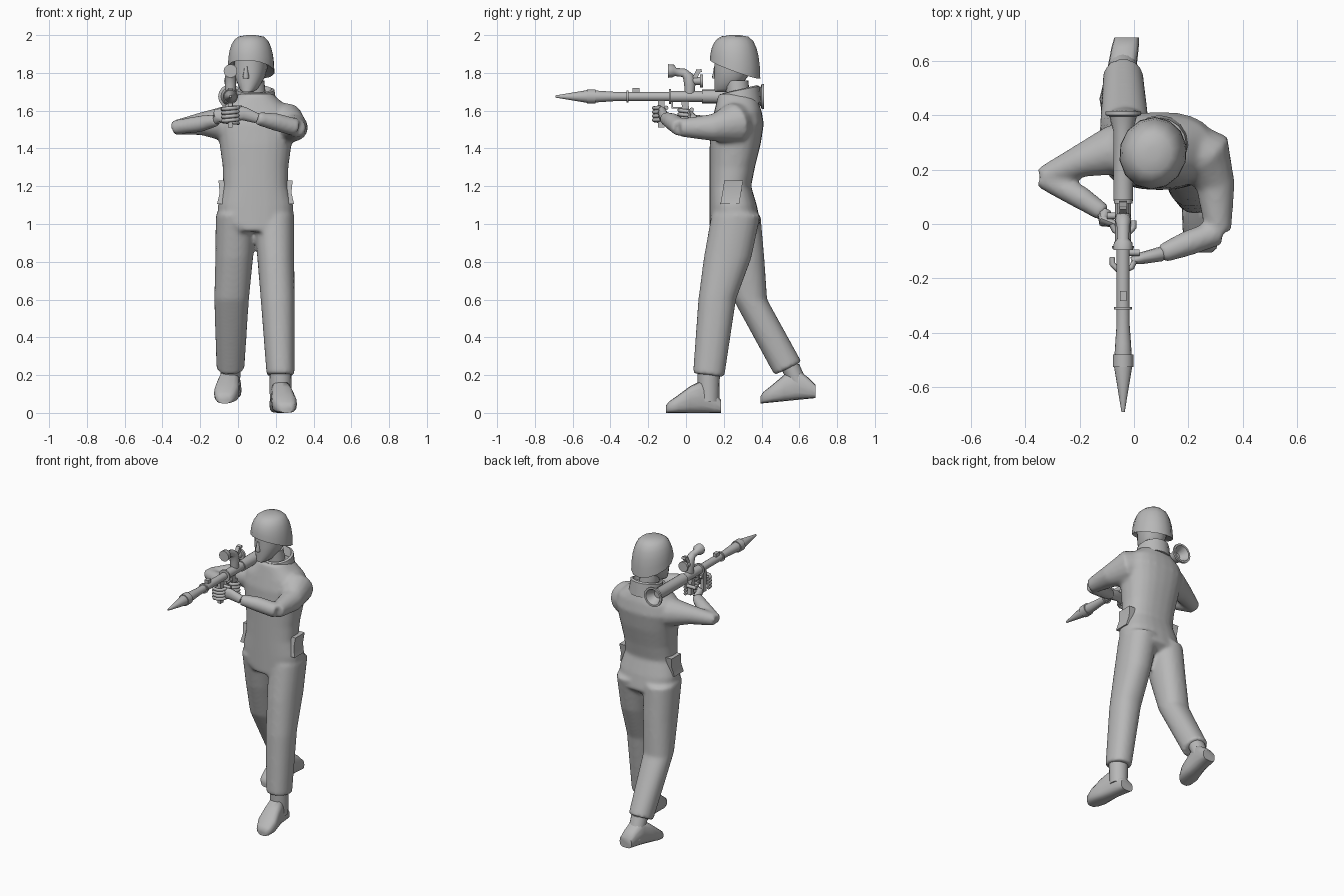
import bpy, bmesh
from math import sin, cos, pi, radians
from mathutils import Vector, Matrix

X, Y, Z = Vector((1, 0, 0)), Vector((0, 1, 0)), Vector((0, 0, 1))
if "Cube" in bpy.data.objects:
    bpy.data.objects.remove(bpy.data.objects["Cube"])

grey = bpy.data.materials.new("plain grey")
grey.use_nodes = True
grey.diffuse_color = (0.48, 0.48, 0.48, 1)
grey.node_tree.nodes["Principled BSDF"].inputs["Base Color"].default_value = grey.diffuse_color


def sweep(bm, stations, axis=None, ref=Z, sides=16, power=2, turn=0):
    """Skin closed rings; each station is x, y, z, half width, half height, tilt."""
    if axis == Z:
        ref = Y
    points = [Vector(station[:3]) for station in stations]
    rings = []
    for i, station in enumerate(stations):
        width = station[3]
        height = station[4] if len(station) > 4 else width
        tilt = station[5] if len(station) > 5 else 0
        before, after = points[max(i - 1, 0)], points[min(i + 1, len(points) - 1)]
        along = axis or (after - before).normalized()
        across = ref.cross(along).normalized()
        up = along.cross(across)
        ring = []
        for k in range(sides):
            angle = 2 * pi * k / sides + turn
            c, s = cos(angle), sin(angle)
            c *= abs(c) ** (2 / power - 1) if abs(c) > 1e-6 else 0
            s *= abs(s) ** (2 / power - 1) if abs(s) > 1e-6 else 0
            offset = across * width * c + up * height * s + along * tilt * s
            ring.append(bm.verts.new(points[i] + offset))
        rings.append(ring)
    for lower, upper in zip(rings, rings[1:]):
        for k in range(sides):
            following = (k + 1) % sides
            bm.faces.new((lower[k], lower[following], upper[following], upper[k]))
    bm.faces.new(rings[0][::-1])
    bm.faces.new(rings[-1])


def box(bm, centre, size, pitch=0):
    place = Matrix.Translation(centre) @ Matrix.Rotation(radians(pitch), 4, "X")
    bmesh.ops.create_cube(bm, size=1, matrix=place @ Matrix.Diagonal((*size, 1)))


def finish(name, bm, angle=40):
    bmesh.ops.recalc_face_normals(bm, faces=bm.faces)
    mesh = bpy.data.meshes.new(name)
    bm.to_mesh(mesh)
    bm.free()
    mesh.materials.append(grey)
    part = bpy.data.objects.new(name, mesh)
    bpy.context.collection.objects.link(part)
    bpy.ops.object.select_all(action="DESELECT")
    bpy.context.view_layer.objects.active = part
    part.select_set(True)
    bpy.ops.object.shade_smooth_by_angle(angle=radians(angle))
    return part


# Coverall: torso, legs and sleeves fused into one smooth skin
middle, belly = .093, .125
bm = bmesh.new()
torso = []
for z, width, depth in ((.96, .12, .11), (1, .2, .135), (1.1, .2, .125), (1.2, .172, .11),
                        (1.3, .174, .12), (1.42, .19, .135), (1.53, .21, .14),
                        (1.6, .195, .125), (1.65, .135, .11), (1.69, .09, .09)):
    lean = max(z - 1.5, 0) * .25
    torso.append((middle, belly + depth + lean, z, width, depth))
sweep(bm, torso, Z, sides=24, power=2.4)

left_leg = [(.19, .265, 1.05, .108, .13), (.2, .22, .82, .098, .126),
            (.21, .165, .6, .09, .1), (.225, .12, .2, .074, .083, -.01)]
right_leg = [(-.01, .265, 1.05, .108, .13), (-.02, .3, .82, .1, .115),
             (-.034, .34, .6, .092, .09), (-.04, .54, .235, .074, .072, .035)]
for leg in (left_leg, right_leg):
    sweep(bm, leg, Z, sides=24, power=2.2)

right_elbow, left_elbow = (-.34, .17, 1.51, .038), (.31, -.03, 1.51, .048)
right_wrist, left_wrist = (-.11, .04, 1.55, .033), (.1, -.11, 1.56, .035)
for arm in ([(.03, .29, 1.54, .1), (-.08, .27, 1.53, .092), (-.2, .23, 1.53, .06), right_elbow],
            [right_elbow, (-.2, .1, 1.53, .044), right_wrist],
            [(.17, .29, 1.55, .1), (.26, .25, 1.53, .11), (.3, .14, 1.51, .072), left_elbow],
            [left_elbow, (.2, -.07, 1.54, .047), left_wrist]):
    sweep(bm, arm)
suit = finish("coverall", bm, 180)
fuse = suit.modifiers.new("fuse", "REMESH")
fuse.mode, fuse.voxel_size, fuse.use_smooth_shade = "VOXEL", .011, True
relax = suit.modifiers.new("relax", "SMOOTH")
relax.factor, relax.iterations = .5, 8

# Collar, raised at the back
bm = bmesh.new()
sweep(bm, [(middle, .29, z, width, width, tilt) for z, width, tilt in
           ((1.64, .11, 0), (1.71, .1, .02), (1.715, .085, .02), (1.68, .07, 0))], Z)
finish("collar", bm)

# Head and neck, turned a little towards the sight
head_x, head_y = .07, .26
glance = Matrix.Rotation(radians(-15), 3, "Z")
bm = bmesh.new()
sweep(bm, [(.085, .285, 1.64, .062), (.075, .27, 1.76, .062)], Z)
face = [(1.7, .028, .035), (1.715, .046, .056), (1.75, .064, .076), (1.785, .078, .09),
        (1.81, .082, .095), (1.835, .086, .107), (1.9, .09, .11)]
sweep(bm, [(head_x, .15 + depth, z, width, depth) for z, width, depth in face], Z, sides=20, power=2.3)
nose = [(1.77, .016), (1.78, .018), (1.81, .011), (1.835, .008)]
sweep(bm, [(head_x, .152, z, size) for z, size in nose], Z, sides=8)
bmesh.ops.rotate(bm, cent=(head_x, head_y, 0), matrix=glance, verts=bm.verts)
finish("head", bm, 60)

# Helmet: a rounded dome, lower at the nape
bm = bmesh.new()
dome = [(head_x, head_y, 1.84, .086, .1, -.045)]
levels = 7
for i in range(levels):
    t = i / (levels - 1)
    swell = cos(t * radians(88)) ** .5
    dome.append((head_x, head_y, 1.818 + .182 * sin(t * radians(88)),
                 .124 * swell, .134 * swell, -.05 * (1 - t) ** 2))
sweep(bm, dome, Z, sides=14)
bmesh.ops.rotate(bm, cent=(head_x, head_y, 0), matrix=glance, verts=bm.verts)
finish("helmet", bm, 45)


# Boots with ankles; the right one trails with its heel lifted
def boot(name, side, shift, lift, slope, ankle):
    bm = bmesh.new()
    shoe = []
    for y, width, height in ((-.105, .03, .04), (-.09, .05, .06), (-.04, .066, .095), (.02, .06, .14),
                             (.08, .053, .17), (.15, .05, .11), (.185, .045, .07)):
        toe_out = .24 - .15 * y
        shoe.append((shift.x + side * toe_out, shift.y + y,
                     lift + slope * (y + .1) + height / 2, width, height / 2))
    sweep(bm, shoe, Y, power=3)
    sweep(bm, ankle, Z)
    finish(name, bm, 50)


boot("left_boot", 1, Vector((0, 0)), 0, 0, [(.225, .12, .06, .056), (.225, .12, .24, .06)])
boot("right_boot", -1, Vector((.185, .5)), .05, .1, [(-.04, .61, .12, .05), (-.04, .545, .26, .054)])


# Hands with fingers curled around the two grips
def hand(name, side, wrist, grip):
    bm = bmesh.new()
    sweep(bm, [(*wrist[:3], .027),
               (grip.x + side * .07, grip.y + .01, grip.z, .022, .036),
               (grip.x + side * .03, grip.y, grip.z, .014, .04)], sides=12)
    for finger in range(4):
        curl = []
        for step in range(6):
            angle = radians(40 * step)
            curl.append((grip.x + side * .042 * cos(angle), grip.y - .036 * sin(angle),
                         grip.z + .032 - .021 * finger - .002 * step, .0105))
        sweep(bm, curl, sides=8)
    sweep(bm, [(grip.x + side * reach, grip.y + .03, grip.z + .03, .012)
               for reach in (.06, .03, -.01)], sides=8)
    finish(name, bm, 60)


axis_x, axis_z = -.04, 1.675
hand("left_hand", 1, left_wrist, Vector((axis_x, -.135, 1.585)))
hand("right_hand", -1, right_wrist, Vector((axis_x, 0, 1.575)))

# Hip pouches, bent round the waist
for name, side in (("left_pouch", 1), ("right_pouch", -1)):
    bm = bmesh.new()
    sweep(bm, [(middle + side * out, y, z, .034, .07)
               for out, y, z in ((.18, .232, 1.105), (.166, .242, 1.165), (.172, .252, 1.23))],
          Z, sides=4, turn=pi / 4)
    finish(name, bm, 20)


# Launcher: plain drums and flanges, tapered warhead, hollow rear flare
def turned(name, profile, z=axis_z):
    bm = bmesh.new()
    sweep(bm, [(axis_x, y, z, radius) for y, radius in profile], Y)
    finish(name, bm, 35)


for name, start, end, radius in (("front_barrel", -.32, -.08, .024), ("front_flange", -.315, -.305, .033),
                                 ("middle_flange", -.09, -.08, .04), ("receiver", -.08, .09, .029),
                                 ("warhead_band", -.525, -.48, .038), ("eyepiece_rim", .075, .09, .034)):
    height = 1.757 if name == "eyepiece_rim" else axis_z
    turned(name, [(start, radius), (end, radius)], height)
turned("rear_tube", [(.085, .036), (.34, .036), (.395, .05), (.4, .065), (.413, .065), (.413, .052), (.36, .025)])
turned("warhead", [(-.69, .006), (-.66, .011), (-.52, .034), (-.44, .029), (-.37, .024), (-.31, .024)])

# Optical sight: curved body, eyepiece and knob
bm = bmesh.new()
bend = [(-.095, 1.81, .036), (-.068, 1.81, .034), (-.055, 1.805, .022), (-.01, 1.8, .023),
        (.012, 1.78, .029), (.02, 1.74, .03), (.02, 1.69, .026)]
sweep(bm, [(axis_x, *point) for point in bend], ref=X, sides=12)
finish("sight_body", bm, 50)
turned("sight_eyepiece", [(.02, .02), (.08, .02)], 1.757)
bm = bmesh.new()
box(bm, (axis_x, .055, 1.79), (.025, .024, .055), -25)
box(bm, (axis_x, .07, 1.81), (.03, .026, .016), 15)
finish("sight_knob", bm)

# Grips, trigger guard and front sight block
for name, y, z, size, pitch in (("front_grip", -.13, 1.585, (.024, .034, .15), 0),
                                ("trigger_grip", 0, 1.6, (.026, .036, .12), 8),
                                ("trigger_guard", -.045, 1.615, (.012, .06, .008), 0),
                                ("guard_post", -.073, 1.635, (.012, .008, .045), 0),
                                ("front_sight_block", -.265, 1.705, (.024, .036, .028), 0)):
    bm = bmesh.new()
    box(bm, (axis_x, y, z), size, pitch)
    finish(name, bm)
